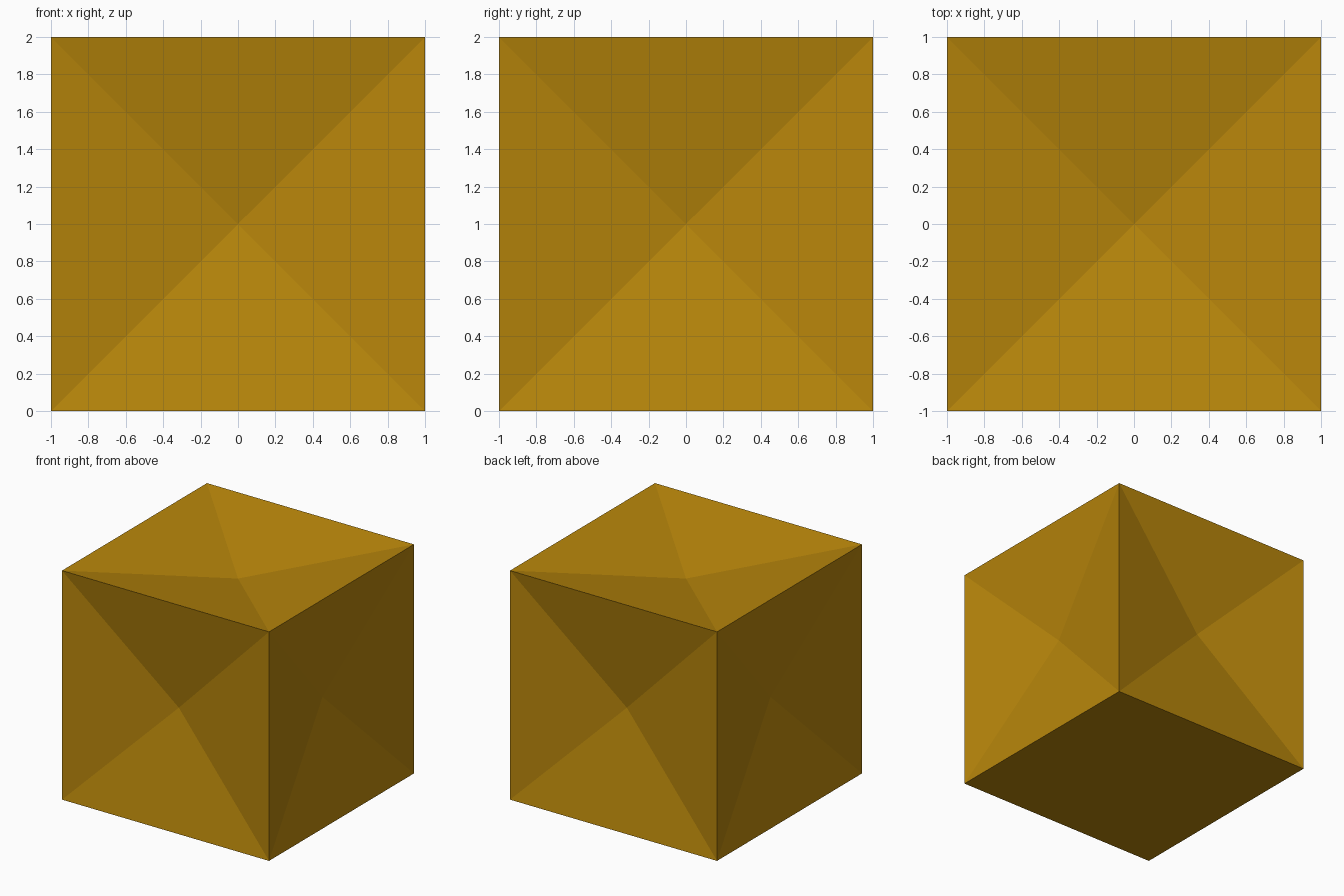
import bpy
import bmesh

DENT = 0.184  # depth of the pyramid-shaped hollows

old = bpy.data.objects.get("Cube")
if old:
    bpy.data.objects.remove(old, do_unlink=True)

# Single colour
gold = bpy.data.materials.new("dark_gold")
gold.use_nodes = True
colour = (0.479, 0.238, 0.0033, 1)
gold.diffuse_color = colour
gold.node_tree.nodes["Principled BSDF"].inputs["Base Color"].default_value = colour

# Block standing on the ground
bm = bmesh.new()
bmesh.ops.create_cube(bm, size=2)
bmesh.ops.translate(bm, verts=bm.verts, vec=(0, 0, 1))
bm.normal_update()

# Push the middle of every face except the flat underside inward
faces = [f for f in bm.faces if f.normal.z > -0.5]
normals = [f.normal.copy() for f in faces]
for face, normal in zip(faces, normals):
    poked = bmesh.ops.poke(bm, faces=[face])
    poked["verts"][0].co -= normal * DENT
bm.normal_update()

mesh = bpy.data.meshes.new("dented_block")
bm.to_mesh(mesh)
bm.free()
mesh.materials.append(gold)
block = bpy.data.objects.new("dented_block", mesh)
bpy.context.collection.objects.link(block)
